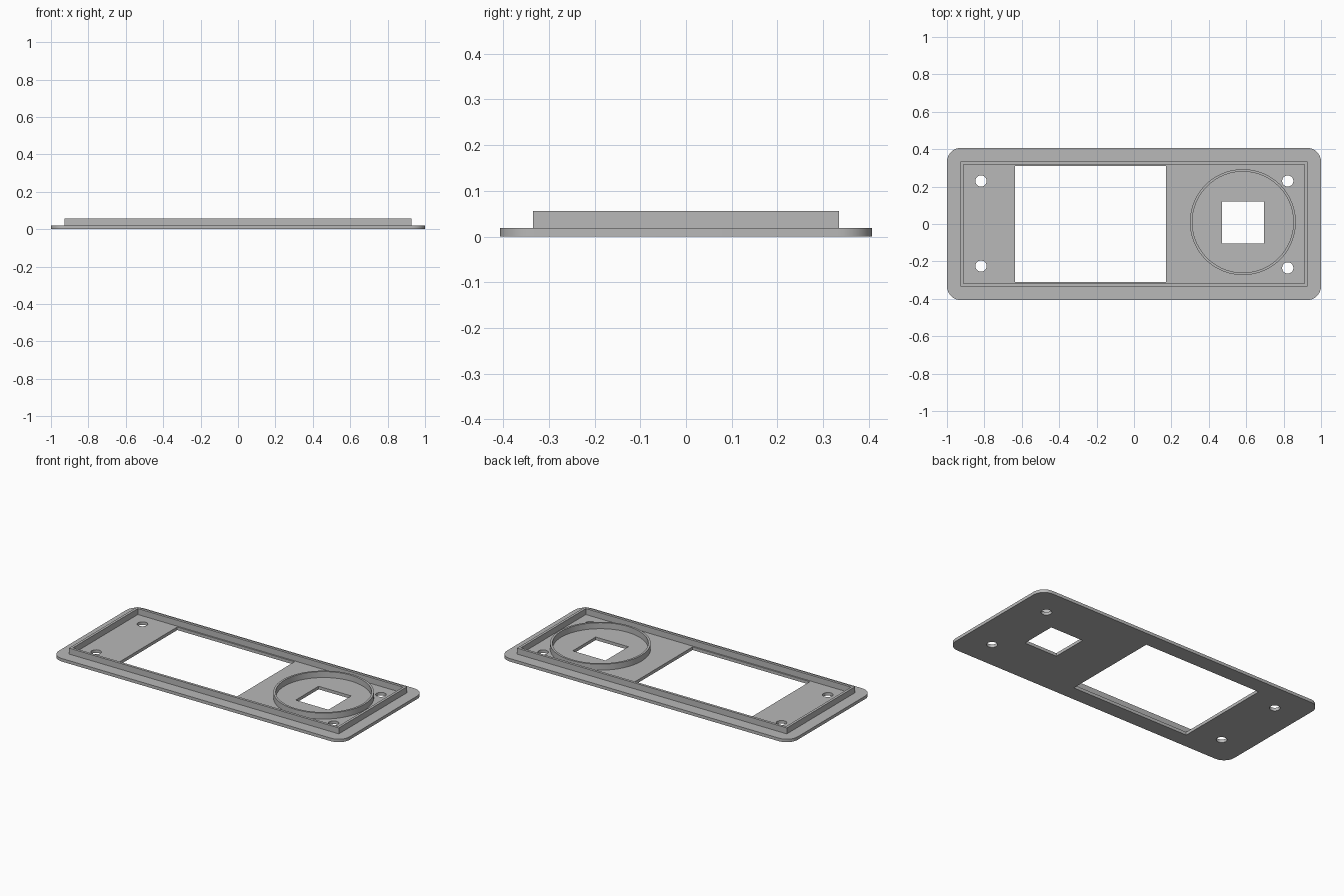
import bpy
import bmesh
from math import cos, sin, pi, radians

cube = bpy.data.objects.get("Cube")
if cube:
    bpy.data.objects.remove(cube, do_unlink=True)

grey = bpy.data.materials.new("grey plastic")
grey.use_nodes = True
colour = (0.48, 0.48, 0.48, 1)
grey.diffuse_color = colour
grey.node_tree.nodes["Principled BSDF"].inputs["Base Color"].default_value = colour


def rect(x0, x1, y0, y1):
    return [(x0, y0), (x1, y0), (x1, y1), (x0, y1)]


def circle(x, y, r, n):
    return [(x + r * cos(2 * pi * i / n), y + r * sin(2 * pi * i / n)) for i in range(n)]


def rounded_rect(hx, hy, r, steps=10):
    points = []
    for k, (sx, sy) in enumerate([(1, 1), (-1, 1), (-1, -1), (1, -1)]):
        for i in range(steps + 1):
            a = (k + i / steps) * pi / 2
            points.append((sx * (hx - r) + r * cos(a), sy * (hy - r) + r * sin(a)))
    return points


def extrude_outline(name, outlines, z0, z1):
    """Solid from a filled 2D outline; later outlines are holes in the first."""
    curve = bpy.data.curves.new(name + " outline", "CURVE")
    curve.dimensions = "2D"
    curve.fill_mode = "BOTH"
    curve.extrude = (z1 - z0) / 2
    for outline in outlines:
        spline = curve.splines.new("POLY")
        spline.points.add(len(outline) - 1)
        for point, (x, y) in zip(spline.points, outline):
            point.co = (x, y, 0, 1)
        spline.use_cyclic_u = True
    helper = bpy.data.objects.new(name + " helper", curve)
    bpy.context.collection.objects.link(helper)
    graph = bpy.context.evaluated_depsgraph_get()
    mesh = bpy.data.meshes.new_from_object(helper.evaluated_get(graph))
    bpy.data.objects.remove(helper, do_unlink=True)
    bpy.data.curves.remove(curve)

    # Weld caps to walls and lift to height
    bm = bmesh.new()
    bm.from_mesh(mesh)
    bmesh.ops.remove_doubles(bm, verts=bm.verts, dist=0.0001)
    bmesh.ops.translate(bm, verts=bm.verts, vec=(0, 0, (z0 + z1) / 2))
    bmesh.ops.recalc_face_normals(bm, faces=bm.faces)
    bm.to_mesh(mesh)
    bm.free()
    mesh.materials.clear()
    mesh.materials.append(grey)
    obj = bpy.data.objects.new(name, mesh)
    bpy.context.collection.objects.link(obj)
    bpy.ops.object.select_all(action="DESELECT")
    obj.select_set(True)
    bpy.context.view_layer.objects.active = obj
    bpy.ops.object.shade_smooth_by_angle(angle=radians(30))
    return obj


BASE, TOP = 0.019, 0.056

# Base plate with display window, square opening and screw holes
screws = [(-0.818, 0.23), (-0.818, -0.225), (0.822, 0.23), (0.822, -0.235)]
openings = [rect(-0.635, 0.172, -0.31, 0.31), rect(0.47, 0.695, -0.105, 0.12)]
openings += [circle(x, y, 0.03, 32) for x, y in screws]
extrude_outline("base_plate", [rounded_rect(1, 0.407, 0.075)] + openings, 0, BASE)

# Raised rectangular rim, sunk slightly into the plate
extrude_outline("rim", [rect(-0.928, 0.928, -0.335, 0.335),
                        rect(-0.912, 0.912, -0.319, 0.319)], BASE / 2, TOP)

# Round collar around the square opening
extrude_outline("round_collar", [circle(0.582, 0.01, 0.283, 96),
                                 circle(0.582, 0.01, 0.27, 96)], BASE / 2, TOP)
